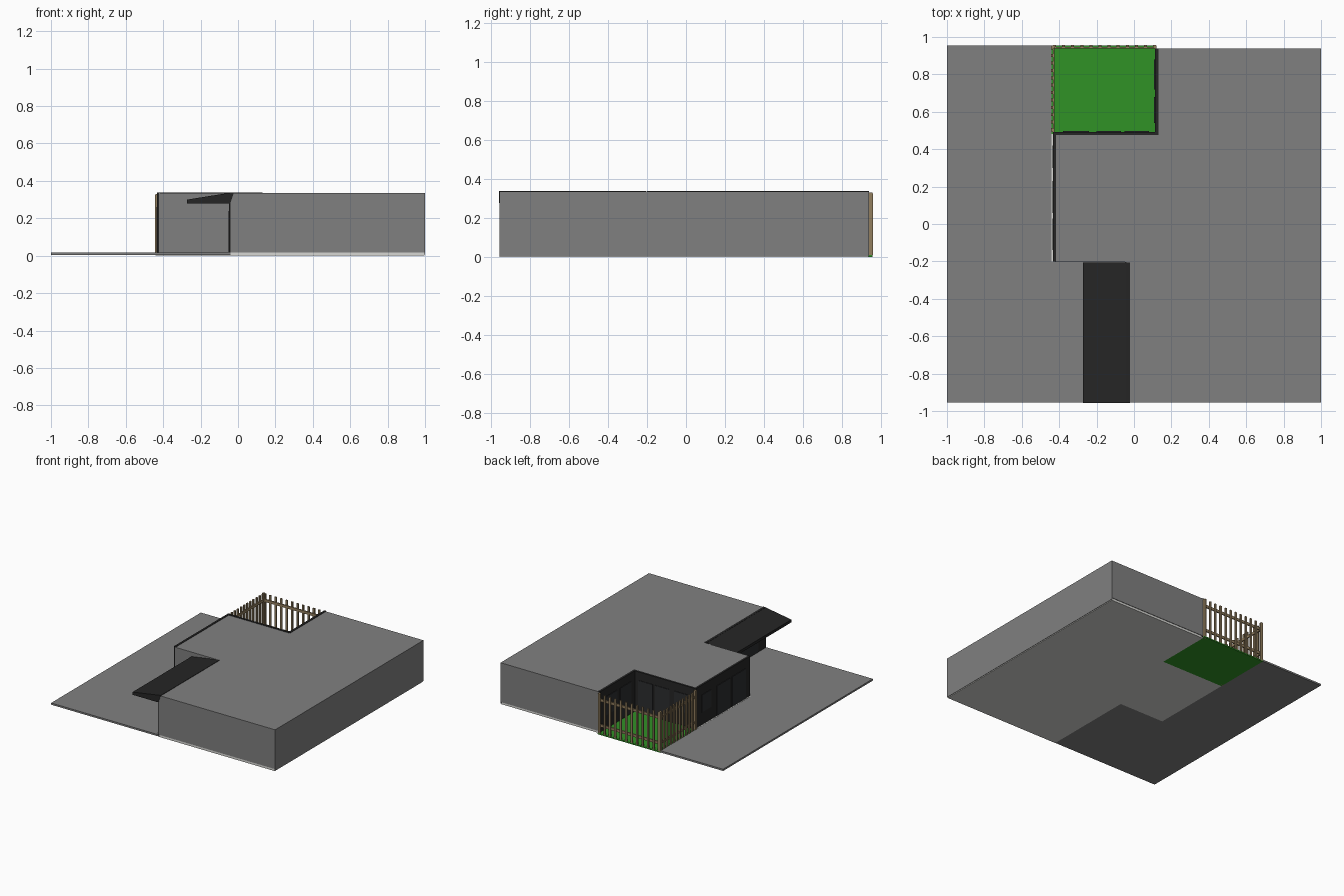
import bpy, bmesh

if "Cube" in bpy.data.objects:
    bpy.data.objects.remove(bpy.data.objects["Cube"])


def mat(name, r, g, b):
    lin = [((c / 255 + 0.055) / 1.055) ** 2.4 for c in (r, g, b)]
    m = bpy.data.materials.new(name)
    m.diffuse_color = (*lin, 1)
    m.use_nodes = True
    m.node_tree.nodes["Principled BSDF"].inputs["Base Color"].default_value = m.diffuse_color
    return m


GREY = mat("concrete_grey", 128, 128, 128)
PALE = mat("pale_floor", 215, 215, 211)
BLACK = mat("black_cladding", 37, 37, 37)
PANE = mat("dark_glass", 44, 45, 47)
GREEN = mat("lawn_green", 48, 146, 38)
WOOD = mat("fence_wood", 146, 126, 94)


def finish(name, bm, m):
    bmesh.ops.recalc_face_normals(bm, faces=bm.faces)
    me = bpy.data.meshes.new(name)
    bm.to_mesh(me)
    bm.free()
    me.materials.append(m)
    ob = bpy.data.objects.new(name, me)
    bpy.context.collection.objects.link(ob)
    return ob


def prism(name, pts, z0, z1, m):
    """Extrude a plan outline between two heights."""
    bm = bmesh.new()
    f = bm.faces.new([bm.verts.new((x, y, z0)) for x, y in pts])
    r = bmesh.ops.extrude_face_region(bm, geom=[f])
    bmesh.ops.translate(bm, vec=(0, 0, z1 - z0),
                        verts=[v for v in r["geom"] if isinstance(v, bmesh.types.BMVert)])
    return finish(name, bm, m)


def box(name, x0, x1, y0, y1, z0, z1, m):
    return prism(name, [(x0, y0), (x1, y0), (x1, y1), (x0, y1)], z0, z1, m)


# ground: paving, lawn and house floor slab
prism("paving", [(-1, -.955), (-.04, -.955), (-.04, -.2), (-.44, -.2), (-.44, .955), (-1, .955)],
      0.003, .017, GREY)
box("lawn", -.44, .12, .48, .955, 0, .01, GREEN)
prism("floor_slab", [(-.04, -.953), (.996, -.953), (.996, .933), (.12, .933), (.12, .48),
                     (-.44, .48), (-.44, -.2), (-.04, -.2)], 0, .018, PALE)

# house body with flat roof
prism("house_body", [(-.04, -.955), (1, -.955), (1, .937), (.122, .937), (.122, .48),
                     (-.422, .48), (-.422, -.203), (-.04, -.203)], .018, .335, GREY)
box("east_wall_skirt", .996, 1, -.955, .937, .006, .018, GREY)

# black cladding on the garden and left walls
TOP = .338
box("left_cladding", -.433, -.416, -.2, .49, .017, TOP, BLACK)
box("garden_south_cladding", -.433, .128, .476, .493, .01, TOP, BLACK)
box("garden_east_cladding", .112, .13, .476, .937, .01, TOP, BLACK)
box("entrance_cladding", -.048, -.03, -.953, -.2, .017, .334, BLACK)

# windows and doors as thin panes: start, end, bottom, top
for i, (a, b, z0, z1) in enumerate([(-.14, .03, .02, .26), (.06, .23, .02, .26), (.3, .42, .12, .26)]):
    box(f"left_pane_{i}", -.437, -.432, a, b, z0, z1, PANE)
for i, (a, b, z0, z1) in enumerate([(-.38, -.24, .12, .27), (-.2, -.07, .02, .27), (-.05, .08, .02, .27)]):
    box(f"garden_south_pane_{i}", a, b, .49, .497, z0, z1, PANE)
for i, (a, b, z0, z1) in enumerate([(.54, .68, .02, .27), (.72, .88, .12, .27)]):
    box(f"garden_east_pane_{i}", .108, .113, a, b, z0, z1, PANE)
for i, (a, b) in enumerate([(-.85, -.62), (-.5, -.36)]):
    box(f"entrance_pane_{i}", -.052, -.047, a, b, .02, .24, PANE)

# entrance canopy: wedge profile along y
bm = bmesh.new()
prof = [(-.272, .278), (-.042, .278), (-.022, .337), (-.04, .337), (-.272, .3)]
f = bm.faces.new([bm.verts.new((x, -.956, z)) for x, z in prof])
r = bmesh.ops.extrude_face_region(bm, geom=[f])
bmesh.ops.translate(bm, vec=(0, .751, 0), verts=[v for v in r["geom"] if isinstance(v, bmesh.types.BMVert)])
finish("entrance_canopy", bm, BLACK)
box("canopy_edge_flashing", -.042, -.022, -.956, -.205, .333, .338, BLACK)

# garden fence: rails, pickets and posts
for z in (.06, .265):
    box("fence_rail_north", -.43, .12, .938, .947, z, z + .022, WOOD)
    box("fence_rail_west", -.433, -.424, .49, .95, z, z + .022, WOOD)
N = 12
for i in range(N):
    x = -.425 + i * .535 / (N - 1)
    box("fence_picket_north", x - .008, x + .008, .946, .956, .01, .325, WOOD)
    y = .505 + i * .435 / (N - 1)
    box("fence_picket_west", -.443, -.432, y - .008, y + .008, .01, .325, WOOD)
for x, y in [(-.433, .946), (.11, .946), (-.433, .502)]:
    box("fence_post", x - .009, x + .009, y - .009, y + .009, 0, .33, WOOD)
